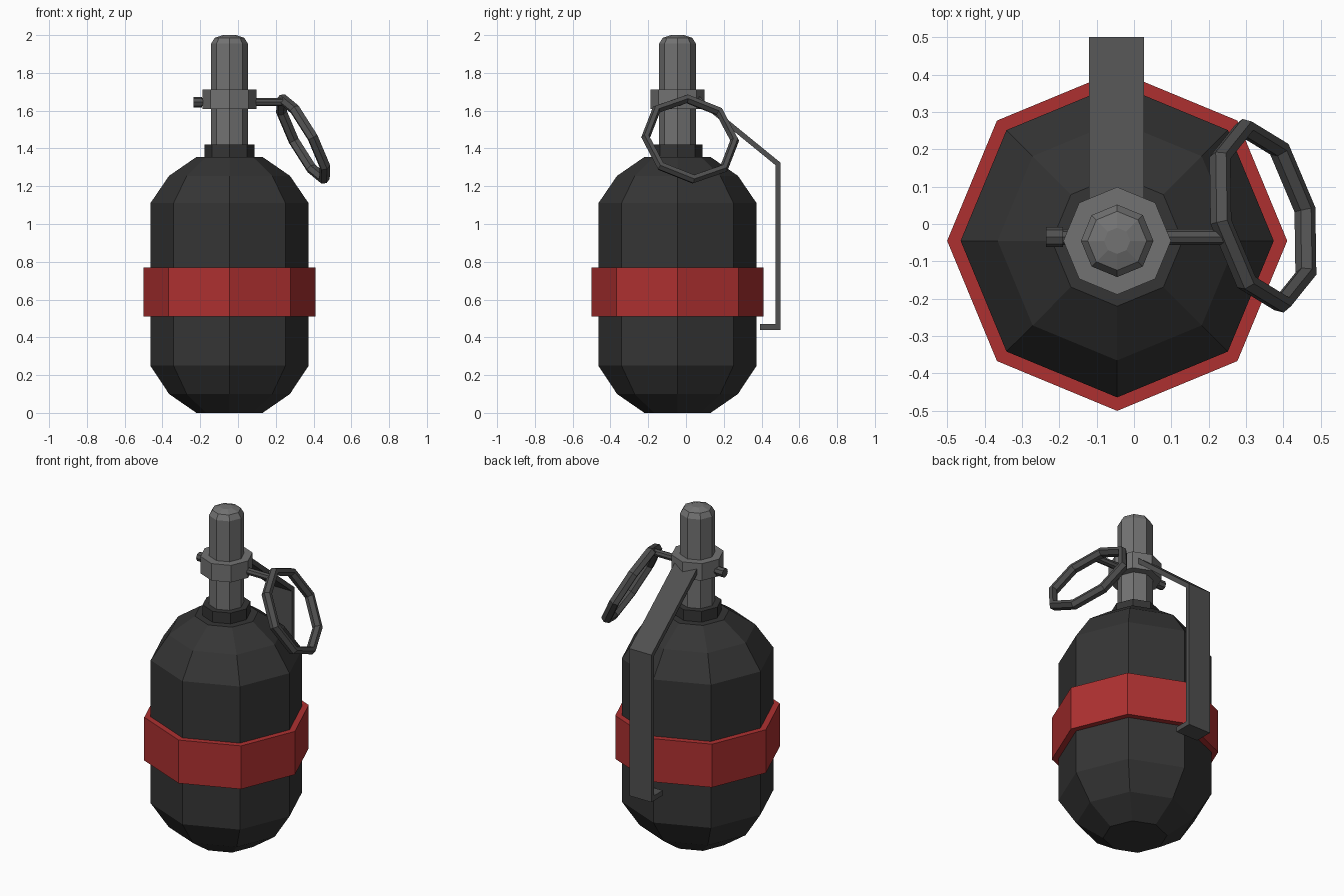
import bpy, bmesh, math
from mathutils import Vector

if "Cube" in bpy.data.objects:
    bpy.data.objects.remove(bpy.data.objects["Cube"])

AX = AY = -0.045          # main axis of the body
SIDES = 8


def material(name, rgb):
    m = bpy.data.materials.new(name)
    m.diffuse_color = (*rgb, 1)
    m.use_nodes = True
    m.node_tree.nodes["Principled BSDF"].inputs["Base Color"].default_value = m.diffuse_color
    return m


BLACK = material("black_paint", (0.035, 0.035, 0.035))
RED = material("red_paint", (0.42, 0.03, 0.03))
DARK = material("dark_steel", (0.08, 0.08, 0.08))
STEEL = material("steel", (0.17, 0.17, 0.17))


def finish(name, bm, mat):
    bmesh.ops.recalc_face_normals(bm, faces=bm.faces)
    me = bpy.data.meshes.new(name)
    bm.to_mesh(me)
    bm.free()
    me.materials.append(mat)
    ob = bpy.data.objects.new(name, me)
    bpy.context.collection.objects.link(ob)
    return ob


def skin(bm, rings, closed=False):
    n = len(rings[0])
    pairs = list(zip(rings, rings[1:])) + ([(rings[-1], rings[0])] if closed else [])
    for a, b in pairs:
        for i in range(n):
            j = (i + 1) % n
            bm.faces.new((a[i], a[j], b[j], b[i]))
    if not closed:
        bm.faces.new(rings[0])
        bm.faces.new(rings[-1])


def lathe(name, profile, mat, axis="z", sides=SIDES):
    """Faceted solid from (radius, position along axis) pairs."""
    bm = bmesh.new()
    rings = []
    for r, h in profile:
        ring = []
        for i in range(sides):
            a = math.tau * i / sides
            u, v = r * math.cos(a), r * math.sin(a)
            co = (AX + u, AY + v, h) if axis == "z" else (h, -0.035 + u, 1.645 + v)
            ring.append(bm.verts.new(co))
        rings.append(ring)
    skin(bm, rings)
    return finish(name, bm, mat)


# Body, painted band and neck
lathe("body", [(0.175, 0), (0.32, 0.1), (0.419, 0.25), (0.419, 1.11),
               (0.32, 1.255), (0.175, 1.355)], BLACK)
lathe("band", [(0.455, 0.51), (0.455, 0.77)], RED)
lathe("neck", [(0.132, 1.33), (0.132, 1.42)], BLACK)

# Fuse tube with rounded tip, and its collar
lathe("fuse_tube", [(0.097, 1.38), (0.097, 1.955), (0.079, 1.985), (0.035, 2.0)], STEEL)
lathe("collar", [(0.144, 1.61), (0.144, 1.712)], STEEL)

# Safety pin with a thicker head on the left
lathe("pin", [(0.027, -0.235), (0.027, -0.19), (0.021, -0.19), (0.021, 0.24)],
      DARK, axis="x")

# Pull ring: eight-segment loop hanging at a slant from the pin
n = Vector((0.86, 0.2, 0.47)).normalized()
up = Vector((-0.125, -0.018, 0.238))
up = (up - n * up.dot(n)).normalized()
side = n.cross(up)
centre = Vector((0.345, 0.022, 1.45))
bm = bmesh.new()
rings = []
for i in range(SIDES):
    a = math.tau * i / SIDES
    out = up * math.cos(a) + side * math.sin(a)
    rings.append([bm.verts.new(centre + out * (0.241 + 0.024 * math.cos(b)) + n * 0.03 * math.sin(b))
                  for b in (math.tau * k / 6 for k in range(6))])
skin(bm, rings, closed=True)
finish("pull_ring", bm, DARK)

# Lever: bent strip down the back with a hooked end
outline = [(0.04, 1.70), (0.5, 1.325), (0.5, 0.44), (0.392, 0.44),
           (0.392, 0.47), (0.473, 0.47), (0.473, 1.312), (0.04, 1.665)]
bm = bmesh.new()
skin(bm, [[bm.verts.new((x, y, z)) for y, z in outline] for x in (-0.12, 0.027)])
finish("lever", bm, DARK)
